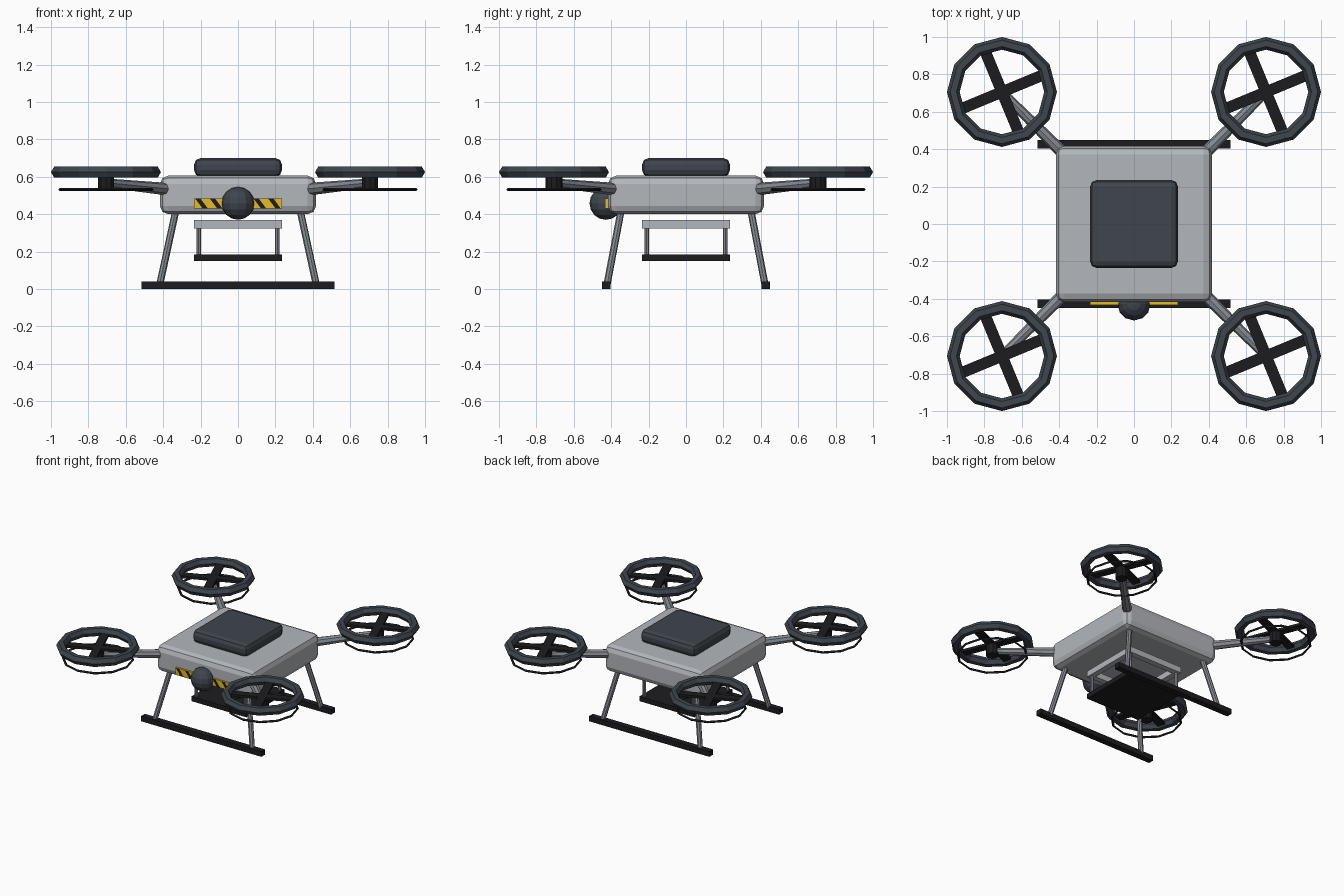
import bpy, bmesh, math
from mathutils import Vector

if "Cube" in bpy.data.objects:
    bpy.data.objects.remove(bpy.data.objects["Cube"])


def material(name, r, g, b):
    m = bpy.data.materials.new(name)
    m.diffuse_color = (r, g, b, 1)
    m.use_nodes = True
    m.node_tree.nodes["Principled BSDF"].inputs["Base Color"].default_value = m.diffuse_color
    return m


SHELL = material("shell_grey", 0.45, 0.47, 0.5)
TUBE = material("tube_grey", 0.24, 0.26, 0.29)
SLATE = material("slate", 0.05, 0.06, 0.075)
BLACK = material("black", 0.012, 0.012, 0.014)
YELLOW = material("yellow", 0.8, 0.5, 0.02)


def finish(name, mat):
    ob = bpy.context.object
    ob.name = name
    ob.data.materials.append(mat)
    return ob


def box(name, centre, size, mat, bevel=0, segments=1, turn=0):
    bpy.ops.mesh.primitive_cube_add(size=1)
    ob = finish(name, mat)
    for v in ob.data.vertices:
        v.co = Vector(v.co[i] * size[i] for i in range(3))
    ob.location = centre
    ob.rotation_euler.z = turn
    if bevel:
        mod = ob.modifiers.new("bevel", 'BEVEL')
        mod.width, mod.segments = bevel, segments
    return ob


def tube(name, a, b, r1, r2, mat, sides=8):
    a, b = Vector(a), Vector(b)
    bpy.ops.mesh.primitive_cone_add(vertices=sides, radius1=r1, radius2=r2,
                                    depth=(b - a).length, location=(a + b) / 2)
    ob = finish(name, mat)
    ob.rotation_euler = (b - a).to_track_quat('Z', 'Y').to_euler()
    return ob


def ring(name, centre, major, minor, sides, mat):
    bpy.ops.mesh.primitive_torus_add(location=centre, major_radius=major, minor_radius=minor,
                                     major_segments=12, minor_segments=sides)
    return finish(name, mat)


# Body and battery pack
box("body", (0, 0, 0.503), (0.835, 0.835, 0.206), SHELL, 0.045, 2)
box("battery_pack", (0, 0, 0.65), (0.47, 0.47, 0.1), SLATE, 0.035, 2)

# Camera ball on the front
bpy.ops.mesh.primitive_uv_sphere_add(segments=12, ring_count=8, radius=0.088,
                                     location=(0, -0.428, 0.458))
finish("camera_ball", SLATE)

# Warning strip with slanted stripes
box("warning_strip", (0, -0.421, 0.457), (0.47, 0.022, 0.054), YELLOW)
bm = bmesh.new()
for i in range(6):
    x = (i - 2.5) * 0.078
    pts = [(x - 0.034, 0.484), (x - 0.006, 0.484), (x + 0.034, 0.43), (x + 0.006, 0.43)]
    bm.faces.new([bm.verts.new((px, -0.4335, pz)) for px, pz in reversed(pts)])
bm.normal_update()
mesh = bpy.data.meshes.new("warning_stripes")
bm.to_mesh(mesh)
bm.free()
mesh.materials.append(BLACK)
bpy.context.collection.objects.link(bpy.data.objects.new("warning_stripes", mesh))

# Four corners: arm, motor, rotor guard, blades, leg, cargo post
C = 0.706
for sx in (-1, 1):
    for sy in (-1, 1):
        tag = ("front" if sy < 0 else "back") + ("_left" if sx < 0 else "_right")
        x, y = sx * C, sy * C
        tube(tag + "_arm", (sx * 0.37, sy * 0.37, 0.533), (x, y, 0.567), 0.034, 0.024, TUBE)
        tube(tag + "_motor", (x, y, 0.53), (x, y, 0.61), 0.045, 0.045, BLACK, 10)
        ring(tag + "_guard", (x, y, 0.625), 0.26, 0.034, 6, SLATE)
        ring(tag + "_lower_ring", (x, y, 0.532), 0.246, 0.009, 4, BLACK)
        for k in range(2):
            box(tag + "_blade", (x, y, 0.616), (0.48, 0.06, 0.018), BLACK,
                turn=math.radians(22.5 + 90 * k))
        tube(tag + "_leg", (sx * 0.33, sy * 0.345, 0.43), (sx * 0.418, sy * 0.422, 0.025),
             0.019, 0.019, TUBE)
        tube(tag + "_cargo_post", (sx * 0.21, sy * 0.21, 0.17), (sx * 0.21, sy * 0.21, 0.34),
             0.013, 0.013, TUBE)

# Skids, cargo frame and cargo tray
for s, tag in ((-1, "front"), (1, "back")):
    box(tag + "_skid", (0, s * 0.427, 0.02), (1.03, 0.046, 0.04), BLACK)
    box(tag + "_cargo_bar", (0, s * 0.213, 0.346), (0.47, 0.044, 0.046), SHELL)
for s, tag in ((-1, "left"), (1, "right")):
    box(tag + "_cargo_bar", (s * 0.213, 0, 0.346), (0.044, 0.382, 0.046), SHELL)
box("cargo_tray", (0, 0, 0.167), (0.47, 0.47, 0.036), BLACK)
